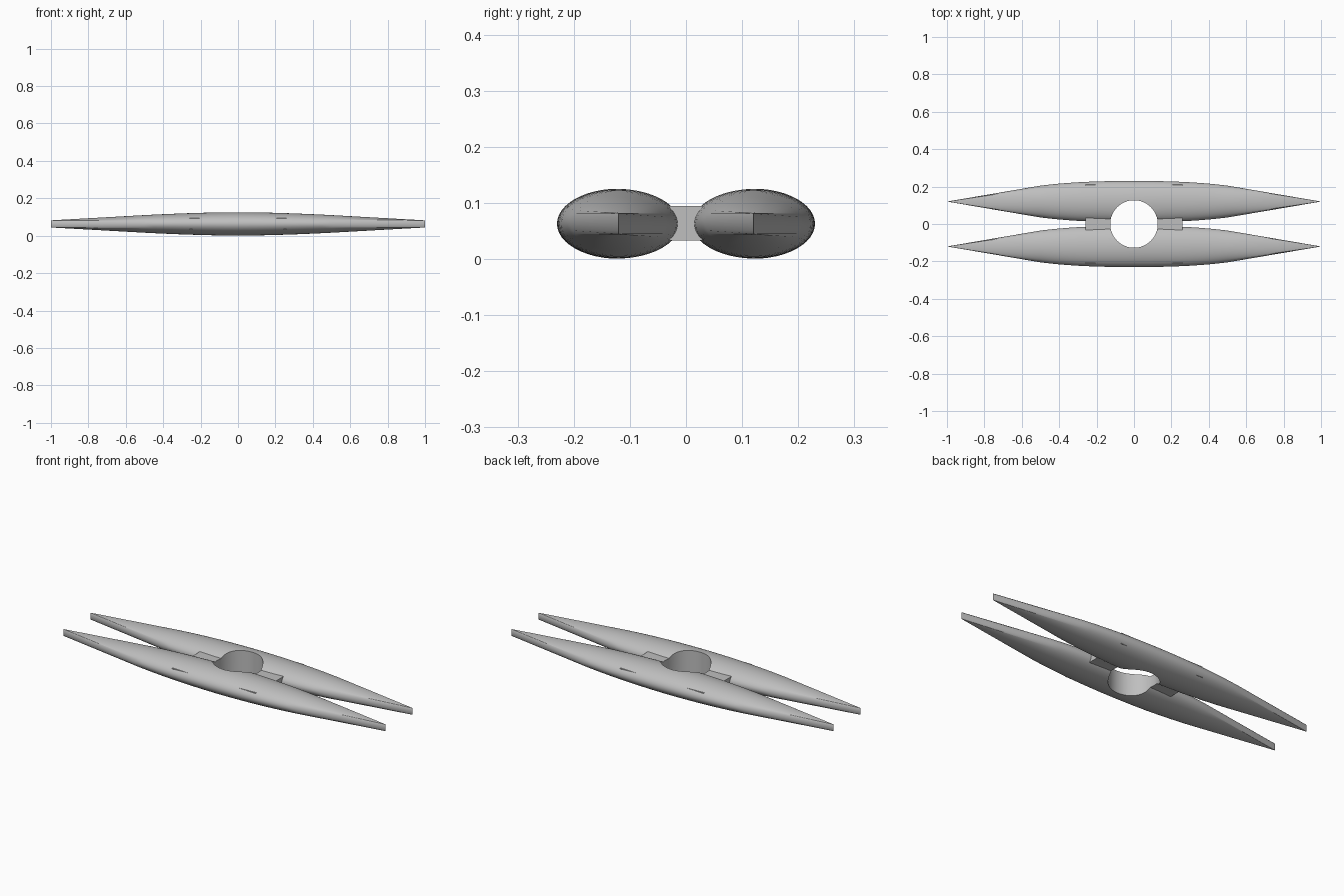
import bpy, bmesh, math

if "Cube" in bpy.data.objects:
    bpy.data.objects.remove(bpy.data.objects["Cube"])

ZC = 0.063       # mid height
TIP = 0.019      # half height of the blade-like tips
SIDES = 48

grey = bpy.data.materials.new("light grey")
grey.diffuse_color = (0.52, 0.52, 0.52, 1)
grey.use_nodes = True
grey.node_tree.nodes["Principled BSDF"].inputs["Base Color"].default_value = grey.diffuse_color


def add_object(name, bm):
    bmesh.ops.recalc_face_normals(bm, faces=bm.faces)
    me = bpy.data.meshes.new(name)
    bm.to_mesh(me)
    bm.free()
    ob = bpy.data.objects.new(name, me)
    bpy.context.collection.objects.link(ob)
    me.materials.append(grey)
    return ob


def hull(name, y0):
    """Elliptical spindle whose ends taper to vertical edges."""
    bm = bmesh.new()
    stations = [-1] + [i / 20 for i in range(-10, 11)] + [1]
    rings = []
    for x in stations:
        t = min(abs(x) / 0.5, 1)
        w = 0.11 - 0.025 * t ** 2.5
        h = 0.0625 - 0.0155 * t ** 1.7
        ring = []
        for i in range(SIDES):
            a = 2 * math.pi * i / SIDES
            y, z = w * math.cos(a), h * math.sin(a)
            if abs(x) == 1:
                y, z = 0, max(-TIP, min(TIP, z))
            ring.append(bm.verts.new((x, y0 + y, ZC + z)))
        rings.append(ring)
    for a, b in zip(rings, rings[1:]):
        for i in range(SIDES):
            j = (i + 1) % SIDES
            bm.faces.new((a[i], a[j], b[j], b[i]))
    bmesh.ops.remove_doubles(bm, verts=bm.verts, dist=1e-5)
    return add_object(name, bm)


# Twin hulls
parts = [hull("front_hull", -0.12), hull("back_hull", 0.12)]

# Bridge plate, its corners just breaking through the hull sides
bm = bmesh.new()
bmesh.ops.create_cube(bm, size=1)
for v in bm.verts:
    v.co = (v.co.x * 0.52, v.co.y * 0.424, ZC + 0.001 + v.co.z * 0.062)
parts.append(add_object("bridge_plate", bm))

# Round central opening
bm = bmesh.new()
bmesh.ops.create_cone(bm, cap_ends=True, segments=64, radius1=0.127,
                      radius2=0.127, depth=0.5)
cutter = add_object("opening_cutter", bm)
cutter.location.z = ZC
cutter.hide_render = True

for ob in parts:
    bpy.ops.object.select_all(action='DESELECT')
    ob.select_set(True)
    bpy.context.view_layer.objects.active = ob
    mod = ob.modifiers.new("opening", 'BOOLEAN')
    mod.operation = 'DIFFERENCE'
    mod.solver = 'EXACT'
    mod.object = cutter
    bpy.ops.object.modifier_apply(modifier=mod.name)
    bpy.ops.object.shade_smooth_by_angle(angle=math.radians(30))

bpy.data.objects.remove(cutter)
